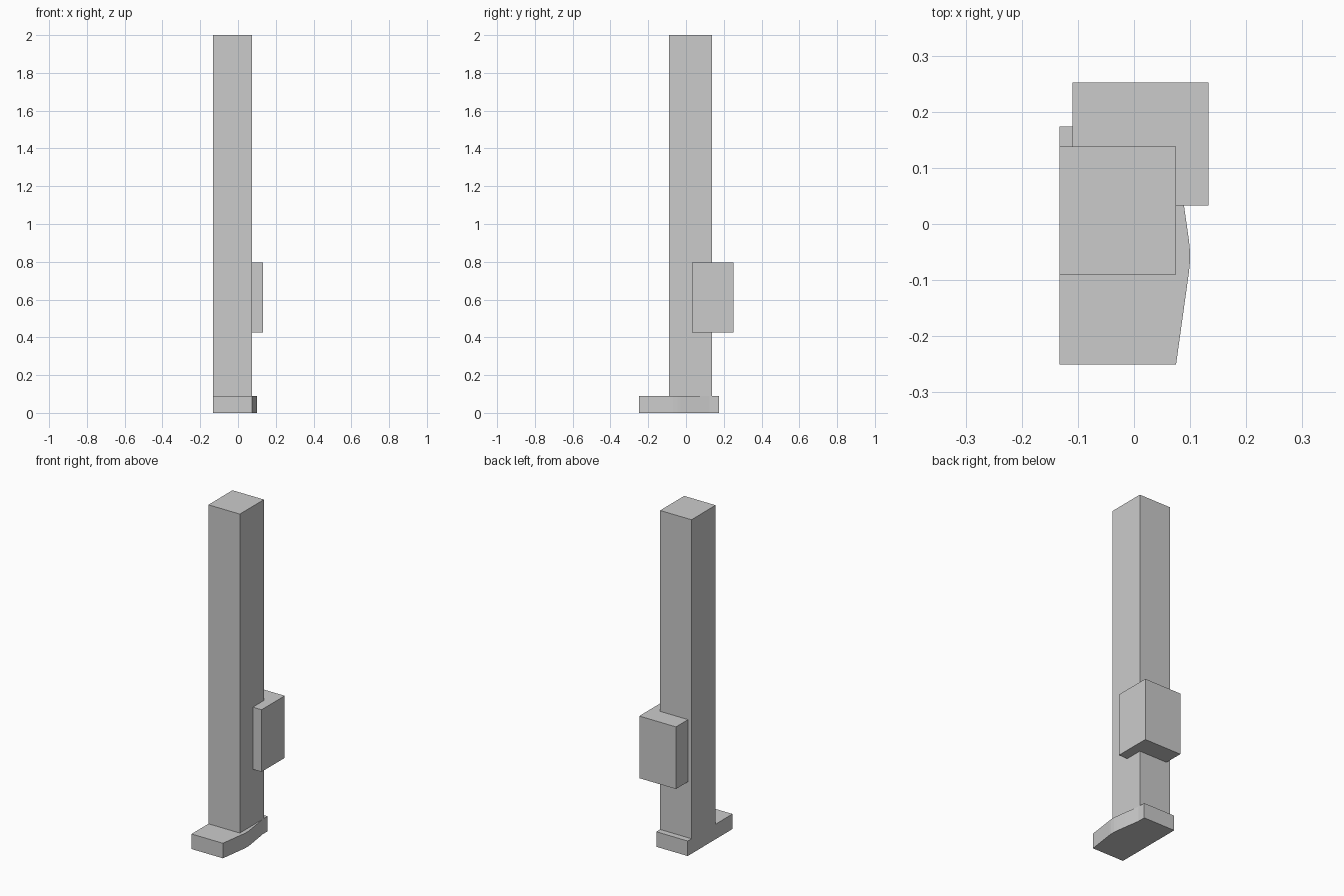
import bpy, bmesh

if "Cube" in bpy.data.objects:
    bpy.data.objects.remove(bpy.data.objects["Cube"])


def prism(name, outline, z0, z1):
    """Extrude a flat xy outline upward into a closed solid."""
    bm = bmesh.new()
    face = bm.faces.new([bm.verts.new((x, y, z0)) for x, y in outline])
    top = bmesh.ops.extrude_face_region(bm, geom=[face])["geom"]
    verts = [g for g in top if isinstance(g, bmesh.types.BMVert)]
    bmesh.ops.translate(bm, verts=verts, vec=(0, 0, z1 - z0))
    bmesh.ops.recalc_face_normals(bm, faces=bm.faces)
    mesh = bpy.data.meshes.new(name)
    bm.to_mesh(mesh)
    bm.free()
    obj = bpy.data.objects.new(name, mesh)
    bpy.context.collection.objects.link(obj)
    return obj


def rect(x0, x1, y0, y1):
    return [(x0, y0), (x1, y0), (x1, y1), (x0, y1)]


LEFT, RIGHT = -0.133, 0.075

# Low base with a gently bulging right side
bulge = [(RIGHT, -0.25), (0.098, -0.085), (0.0995, -0.07), (0.0995, -0.045),
         (0.098, -0.03), (0.089, 0.033), (RIGHT, 0.125), (RIGHT, 0.174)]
prism("base", [(LEFT, -0.25)] + bulge + [(LEFT, 0.174)], 0.0, 0.09)

# Tall square column
prism("column", rect(LEFT, RIGHT, -0.09, 0.138), 0.09, 2.0)

# Box wrapped around the back right corner
prism("side_box", rect(-0.11, 0.133, 0.033, 0.252), 0.425, 0.797)
